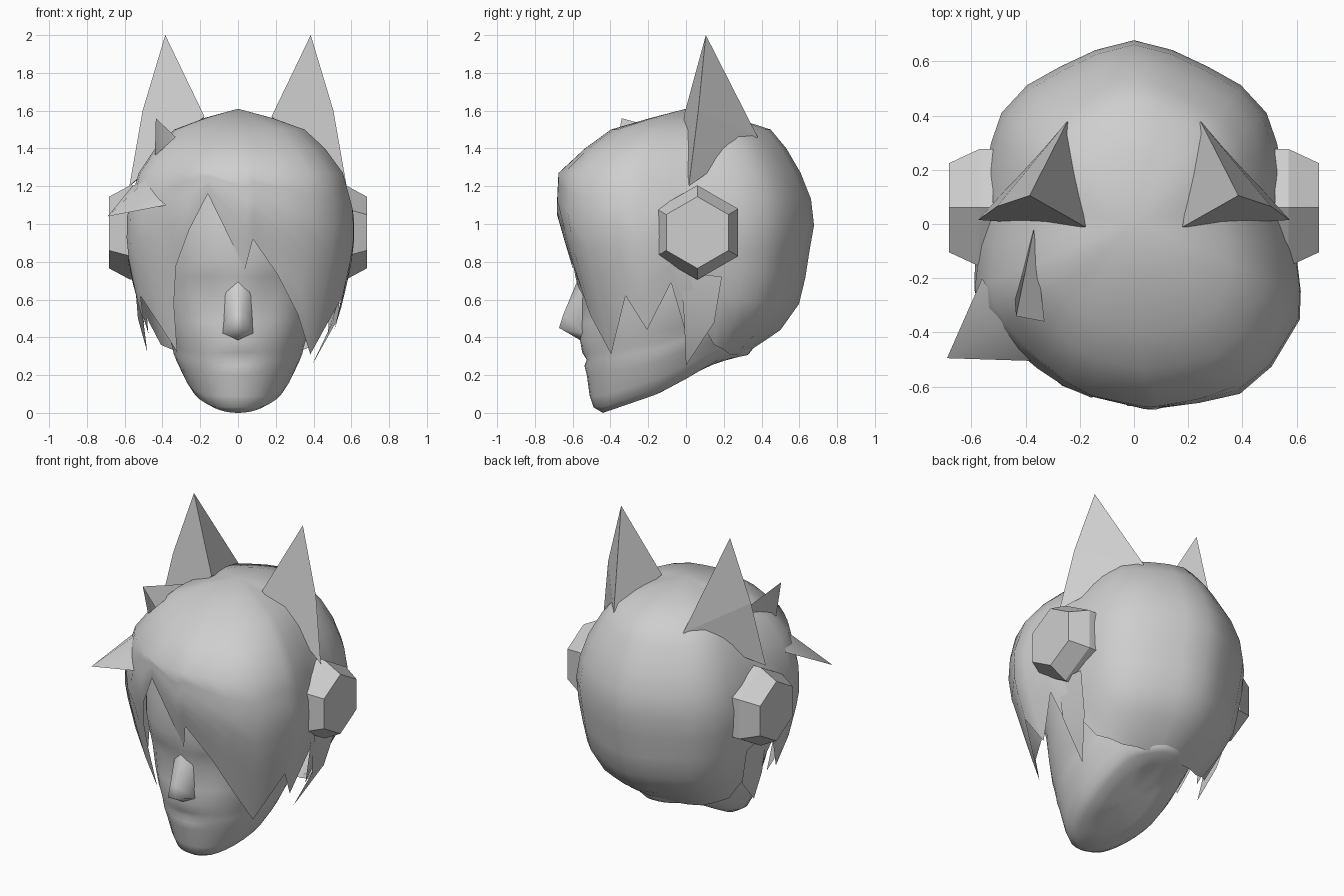
import bpy, math
from math import sin, cos, radians, pi

if "Cube" in bpy.data.objects:
    bpy.data.objects.remove(bpy.data.objects["Cube"])

grey = bpy.data.materials.new("plain_grey")
grey.diffuse_color = (0.62, 0.62, 0.62, 1)
grey.use_nodes = True
grey.node_tree.nodes["Principled BSDF"].inputs["Base Color"].default_value = grey.diffuse_color


def make(name, verts, faces, smooth=None):
    me = bpy.data.meshes.new(name)
    me.from_pydata(verts, [], faces)
    me.materials.append(grey)
    ob = bpy.data.objects.new(name, me)
    bpy.context.collection.objects.link(ob)
    bpy.ops.object.select_all(action='DESELECT')
    ob.select_set(True)
    bpy.context.view_layer.objects.active = ob
    # consistent outward normals
    bpy.ops.object.mode_set(mode='EDIT')
    bpy.ops.mesh.select_all(action='SELECT')
    bpy.ops.mesh.normals_make_consistent(inside=False)
    bpy.ops.object.mode_set(mode='OBJECT')
    if smooth:
        bpy.ops.object.shade_smooth_by_angle(angle=radians(smooth))
    return ob


def interp(table, x, col=1):
    if x <= table[0][0]:
        return table[0][col]
    for a, b in zip(table, table[1:]):
        if x <= b[0]:
            t = (x - a[0]) / (b[0] - a[0])
            return a[col] + t * (b[col] - a[col])
    return table[-1][col]


# ---- hair shell: plan radius by angle from the front, scaled by height ----
right_plan = [(0, .685), (15, .694), (37, .75), (61, .70), (75, .61), (95, .55),
              (118, .6), (134, .655), (157, .65), (180, .69)]
left_plan = [(0, .685), (15, .665), (37, .635), (61, .655), (75, .6), (95, .55),
             (118, .6), (134, .655), (157, .65), (180, .69)]
# height, then front, side and back scale
scales = [(.2, .7, .7, .3), (.31, .72, .78, .44), (.36, .735, .81, .62), (.45, .76, .86, .74),
          (.6, .8, .94, .89), (.87, .92, 1.03, .95), (1.06, 1.0, 1.01, 1.0), (1.27, .985, .89, .88),
          (1.4, .78, .75, .77), (1.5, .58, .58, .65), (1.56, .28, .31, .38), (1.61, 0, 0, 0)]
# jagged hairline: angle, lowest height
hairline = [(-180, .3), (-130, .31), (-110, .36), (-98, .5), (-90, .42), (-82, .69),
            (-68, .46), (-60, .62), (-42, .32), (-39, .58), (-34, .78), (-14, 1.16),
            (3.5, .76), (7, .92), (20, .73), (44, .31), (60, .62), (68, .44),
            (82, .69), (90, .42), (98, .5), (110, .36), (130, .31), (180, .3)]


def hair_point(deg, z):
    a = radians(deg)
    r = interp(right_plan if deg > 0 else left_plan, abs(deg))
    w = cos(a) ** 2 if cos(a) > 0 else -cos(a)
    s = interp(scales, z, 1 if cos(a) > 0 else 3) * w + interp(scales, z, 2) * (1 - w)
    return (r * s * sin(a), -r * s * cos(a), z)


keys = [k[0] for k in hairline]
angles = []
for a, b in zip(keys, keys[1:]):
    n = max(1, round((b - a) / 12))
    angles += [a + (b - a) * i / n for i in range(n)]
verts, faces = [(0, 0, 1.61)], []
upper, steps = [1.56, 1.5, 1.4, 1.27], 7
rows = len(upper) + steps
for ang in angles:
    low = interp(hairline, ang)
    zs = upper + [1.27 + (low - 1.27) * (i + 1) / steps for i in range(steps)]
    verts += [hair_point(ang, z) for z in zs]
m = len(angles)
for i in range(m):
    p, q = 1 + i * rows, 1 + ((i + 1) % m) * rows
    faces.append((0, p, q))
    faces += [(p + j, p + j + 1, q + j + 1, q + j) for j in range(rows - 1)]
make("hair", verts, faces, 50)

# ---- head: rings lifted along the jaw and neck underside ----
underside = [(-.44, 0), (-.15, .1), (0, .18), (.18, .285), (.3, .3), (.45, .34)]
# height, front y, back y, half width, underside weight
rings = [(.0, -.12, .02, .05, 1), (.0, -.3, .18, .13, 1), (.0, -.44, .33, .21, 1),
         (.03, -.49, .35, .25, .97), (.09, -.51, .36, .285, .9), (.2, -.525, .37, .33, .75),
         (.25, -.54, .38, .345, .65), (.28, -.545, .39, .35, .6), (.32, -.55, .39, .36, .55),
         (.38, -.56, .4, .38, .45), (.48, -.56, .4, .41, .28), (.62, -.56, .4, .44, .12),
         (.72, -.585, .4, .45, .05), (.82, -.605, .4, .46, 0),
         (1.0, -.605, .4, .46, 0), (1.2, -.58, .4, .44, 0)]
seg = 40
verts, faces = [], []
for z, yf, yb, hw, k in rings:
    for i in range(seg):
        a = 2 * pi * i / seg
        x, y = hw * sin(a), (yf + yb) / 2 - (yb - yf) / 2 * cos(a)
        dip = 0
        if y < -.2:  # shallow eye sockets and mouth line
            dip = .03 * math.exp(-((abs(x) - .16) / .08) ** 2 - ((z - .62) / .06) ** 2)
            dip += .02 * math.exp(-(x / .11) ** 2 - ((z - .28) / .02) ** 2)
        verts.append((x, y + dip, z + k * interp(underside, y)))
for j in range(len(rings) - 1):
    for i in range(seg):
        n = (i + 1) % seg
        faces.append((j * seg + i, j * seg + n, (j + 1) * seg + n, (j + 1) * seg + i))
faces += [tuple(range(seg)), tuple(range((len(rings) - 1) * seg, len(rings) * seg))]
make("head", verts, faces, 50)

# ---- nose ----
make("nose", [(0, -.575, .7), (-.025, -.65, .52), (.025, -.65, .52), (-.025, -.672, .45),
              (.025, -.672, .45), (-.085, -.54, .42), (.085, -.54, .42), (0, -.56, .385),
              (-.07, -.535, .66), (.07, -.535, .66)],
     [(0, 1, 2), (1, 3, 4, 2), (3, 7, 4), (0, 8, 1), (8, 5, 1), (1, 5, 3), (5, 7, 3),
      (0, 2, 9), (9, 2, 6), (2, 4, 6), (6, 4, 7)], 120)

# ---- pointed ears and hexagonal ear cups on both sides ----
for s, side in ((1, "right"), (-1, "left")):
    ear = [(.385, .105, 2), (.505, .065, 1.6), (.575, .015, 1.2), (.178, -.012, 1.57), (.245, .38, 1.46)]
    make(side + "_ear", [(s * x, y, z) for x, y, z in ear],
         [(0, 1, 3), (1, 2, 3), (0, 3, 4), (0, 4, 1), (1, 4, 2), (2, 4, 3)])
    cup = []
    for x, r in ((.52, .25), (.57, .25), (.682, .19)):
        cup += [(s * x, .06 + r * sin(i * pi / 3), .955 + r * cos(i * pi / 3)) for i in range(6)]
    make(side + "_ear_cup", cup,
         [(j + i, j + (i + 1) % 6, j + 6 + (i + 1) % 6, j + 6 + i) for j in (0, 6) for i in range(6)]
         + [tuple(range(6)), tuple(range(12, 18))])
    # hanging lock in front of the neck
    tip = .39 if s > 0 else .48
    make(side + "_side_lock", [(s * .55, -.03, .75), (s * .56, .19, .72), (s * .5, .15, .48),
                               (s * tip, 0, .25 if s > 0 else .32), (s * .53, -.01, .5)],
         [(0, 1, 2, 4), (4, 2, 3)], 60)

# ---- loose hair spikes on one side ----
spike_faces = [(0, 1, 2), (0, 2, 3), (0, 3, 1), (1, 3, 2)]
make("side_spike", [(-.69, -.495, 1.04), (-.56, -.2, 1.2), (-.47, -.35, 1.25), (-.38, -.505, 1.1)],
     spike_faces, 80)
make("top_spike", [(-.435, -.34, 1.56), (-.44, -.28, 1.36), (-.37, -.02, 1.47), (-.33, -.36, 1.46)],
     spike_faces, 80)
